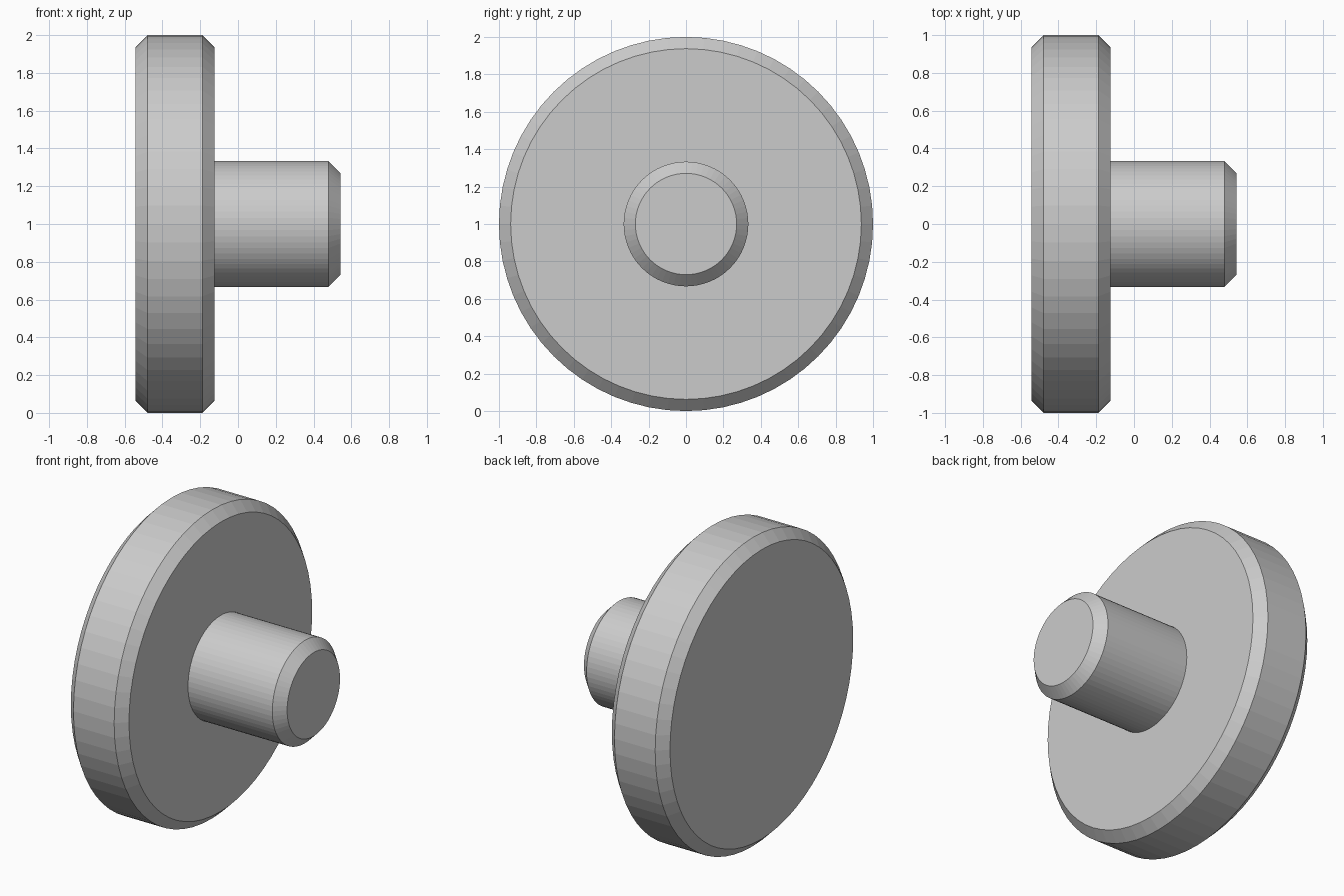
import bpy
import bmesh
from math import sin, cos, tau

if "Cube" in bpy.data.objects:
    bpy.data.objects.remove(bpy.data.objects["Cube"])

SIDES = 64
AXIS_Z = 1.0
CHAMFER = 0.0625
BACK, SHOULDER, TIP = -0.5417, -0.125, 0.5417
DISC_R, STEM_R = 1.0, 0.3333

# Profile (x, radius): chamfered disc, then stem with chamfered tip
profile = [
    (BACK, DISC_R - CHAMFER),
    (BACK + CHAMFER, DISC_R),
    (SHOULDER - CHAMFER, DISC_R),
    (SHOULDER, DISC_R - CHAMFER),
    (SHOULDER, STEM_R),
    (TIP - CHAMFER, STEM_R),
    (TIP, STEM_R - CHAMFER),
]


def lathe_x(name, points):
    """Revolve a profile around the x axis and cap both ends."""
    bm = bmesh.new()
    rings = [[bm.verts.new((x, r * cos(tau * i / SIDES), AXIS_Z + r * sin(tau * i / SIDES)))
              for i in range(SIDES)] for x, r in points]
    for a, b in zip(rings, rings[1:]):
        for i in range(SIDES):
            j = (i + 1) % SIDES
            bm.faces.new((a[i], a[j], b[j], b[i]))
    bm.faces.new(rings[0])
    bm.faces.new(rings[-1])
    bmesh.ops.recalc_face_normals(bm, faces=bm.faces[:])
    mesh = bpy.data.meshes.new(name)
    bm.to_mesh(mesh)
    bm.free()
    obj = bpy.data.objects.new(name, mesh)
    bpy.context.collection.objects.link(obj)
    return obj


# Disc and stem turned as one solid
lathe_x("flanged_pin", profile)
